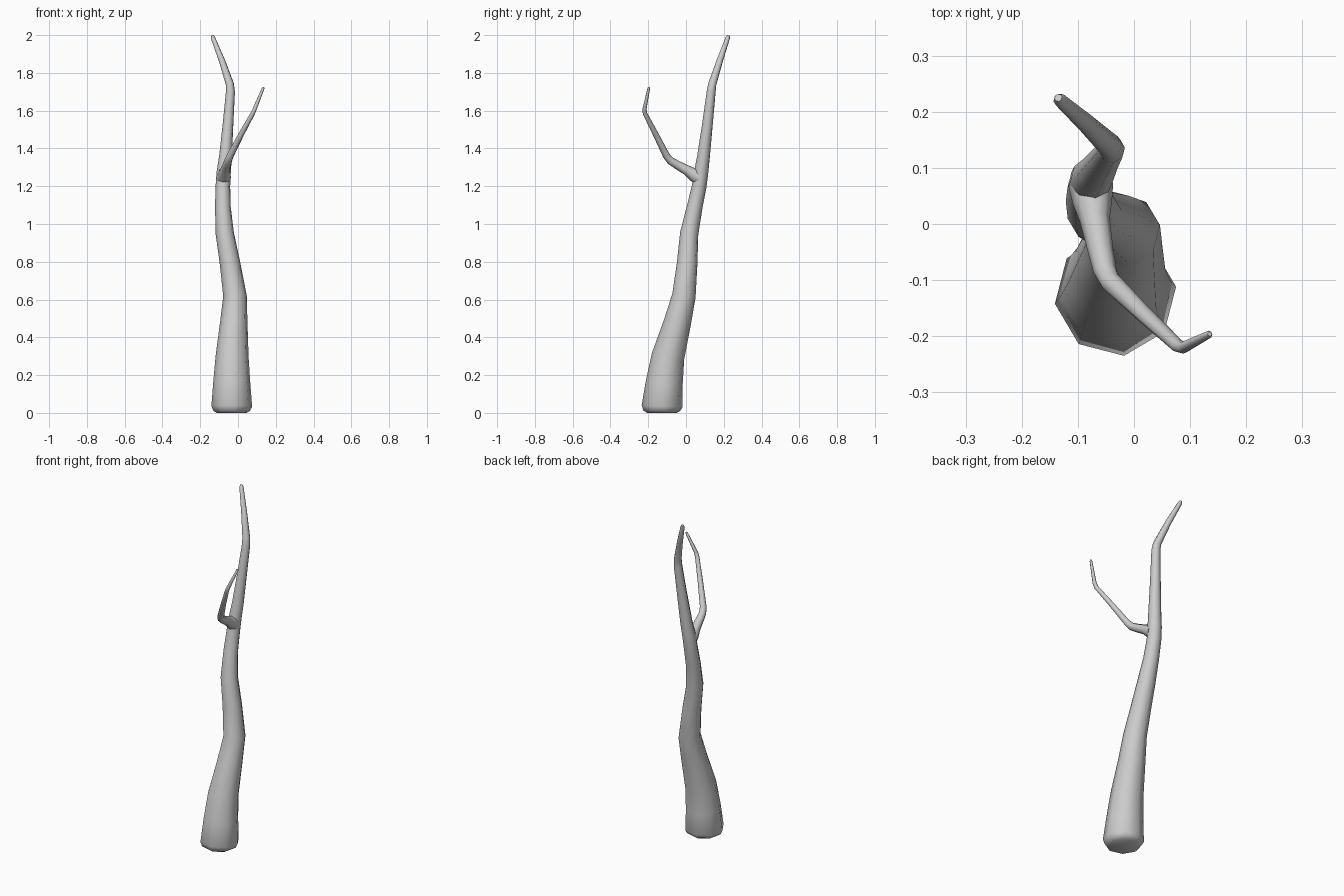
import bpy, bmesh, math
from mathutils import Vector

SIDES = 8


def limb(name, path, twist=0.0, flat_base=False):
    """Tapered tube through (x, y, z, radius) points with pointed end caps."""
    pts = [Vector(p[:3]) for p in path]
    bm = bmesh.new()
    rings = []
    for i, p in enumerate(pts):
        a = (p - pts[i - 1]).normalized() if i else Vector()
        b = (pts[i + 1] - p).normalized() if i < len(pts) - 1 else Vector()
        t = (a + b).normalized()
        if flat_base and i < 2:
            t = Vector((0, 0, 1))
        u = Vector((1, 0, 0))
        u = (u - t * u.dot(t)).normalized()
        v = t.cross(u)
        ring = []
        for k in range(SIDES):
            ang = twist + math.tau * k / SIDES
            ring.append(bm.verts.new(p + path[i][3] * (u * math.cos(ang) + v * math.sin(ang))))
        rings.append(ring)
    for r0, r1 in zip(rings, rings[1:]):
        for k in range(SIDES):
            n = (k + 1) % SIDES
            bm.faces.new((r0[k], r0[n], r1[n], r1[k]))
    bm.faces.new(rings[0][::-1])
    bm.faces.new(rings[-1])
    bmesh.ops.recalc_face_normals(bm, faces=bm.faces)
    me = bpy.data.meshes.new(name)
    bm.to_mesh(me)
    bm.free()
    ob = bpy.data.objects.new(name, me)
    bpy.context.collection.objects.link(ob)
    bpy.context.view_layer.objects.active = ob
    ob.select_set(True)
    bpy.ops.object.shade_smooth_by_angle(angle=math.radians(50))
    ob.select_set(False)
    return ob


# Trunk leaning back and running into the tall main branch
limb("trunk", [
    (-0.033, -0.127, 0.00, 0.080),
    (-0.033, -0.127, 0.012, 0.099),
    (-0.033, -0.127, 0.035, 0.109),
    (-0.033, -0.115, 0.16, 0.099),
    (-0.031, -0.095, 0.30, 0.088),
    (-0.022, -0.045, 0.48, 0.073),
    (-0.016, -0.011, 0.62, 0.063),
    (-0.042, 0.006, 0.79, 0.055),
    (-0.070, 0.017, 0.95, 0.049),
    (-0.080, 0.046, 1.09, 0.042),
    (-0.080, 0.070, 1.20, 0.039),
    (-0.076, 0.080, 1.27, 0.038),
    (-0.066, 0.093, 1.36, 0.034),
    (-0.052, 0.115, 1.54, 0.028),
    (-0.040, 0.133, 1.70, 0.024),
    (-0.043, 0.139, 1.74, 0.022),
    (-0.085, 0.179, 1.865, 0.017),
    (-0.132, 0.221, 1.985, 0.012),
    (-0.135, 0.225, 1.998, 0.007),
], twist=math.radians(8), flat_base=True)

# Thin side branch, flared where it leaves the trunk
limb("side_branch", [
    (-0.077, 0.070, 1.245, 0.040),
    (-0.074, 0.038, 1.262, 0.035),
    (-0.070, 0.008, 1.283, 0.027),
    (-0.060, -0.045, 1.312, 0.023),
    (-0.052, -0.082, 1.335, 0.021),
    (-0.042, -0.103, 1.360, 0.019),
    (0.020, -0.163, 1.480, 0.015),
    (0.078, -0.217, 1.585, 0.012),
    (0.088, -0.220, 1.608, 0.011),
    (0.133, -0.197, 1.718, 0.007),
    (0.135, -0.196, 1.725, 0.004),
])
